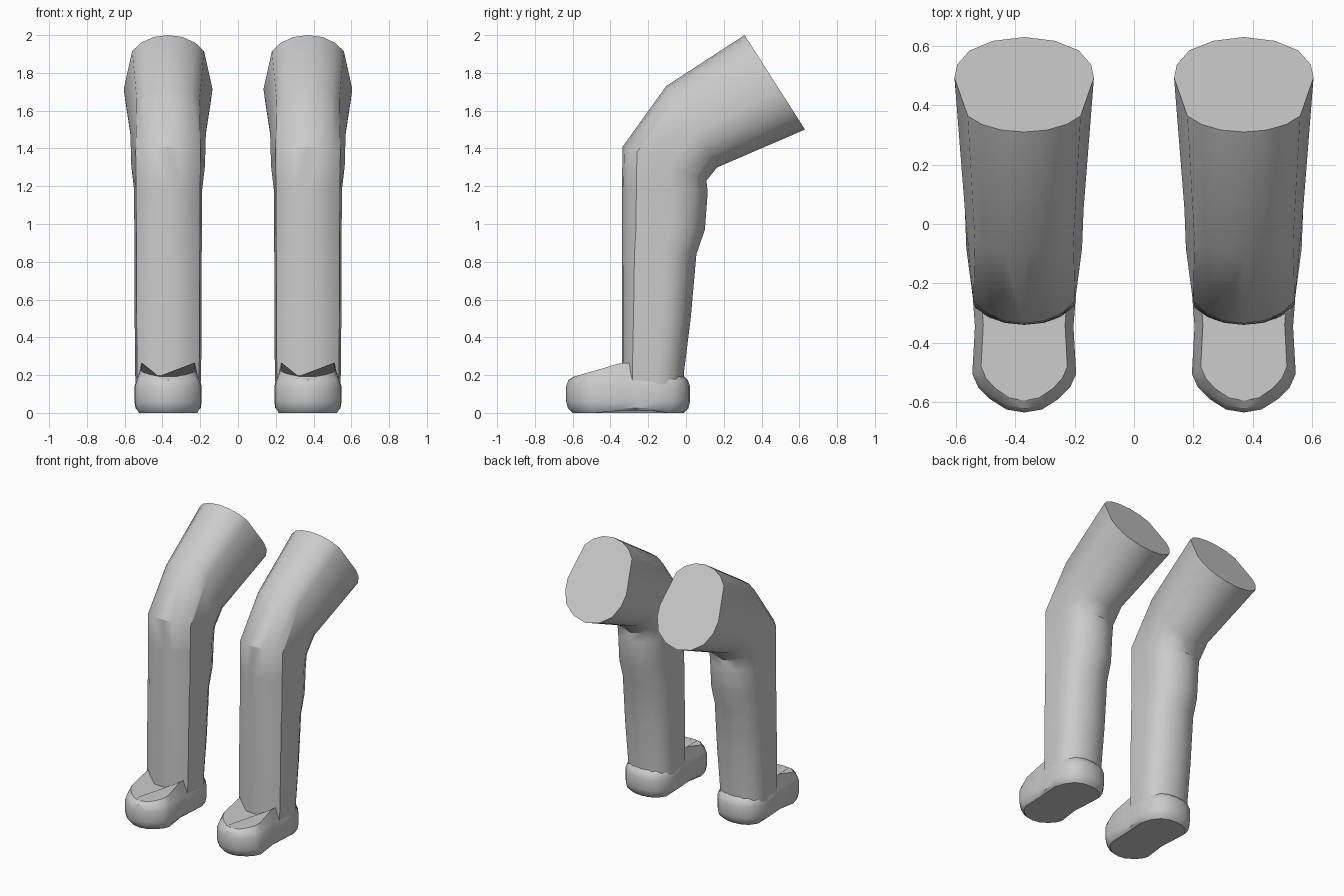
import bpy, bmesh, math

cube = bpy.data.objects.get("Cube")
if cube:
    bpy.data.objects.remove(cube)

grey = bpy.data.materials.new("light_grey")
grey.use_nodes = True
colour = (0.6, 0.6, 0.6, 1)
grey.diffuse_color = colour
grey.node_tree.nodes["Principled BSDF"].inputs["Base Color"].default_value = colour

LEG_X = 0.37


def mirrored(half):
    """Close a half outline (x >= 0, front to back) into a full loop."""
    return half + [(-x, y) for x, y in reversed(half[1:-1])]


def loft(name, rings, side):
    """Skin a stack of equal-length rings and cap both ends."""
    bm = bmesh.new()
    loops = [[bm.verts.new((side * (LEG_X + x), y, z)) for x, y, z in r] for r in rings]
    n = len(loops[0])
    for a, b in zip(loops, loops[1:]):
        for i in range(n):
            j = (i + 1) % n
            bm.faces.new((a[i], a[j], b[j], b[i]))
    bm.faces.new(loops[0])
    bm.faces.new(loops[-1])
    bmesh.ops.recalc_face_normals(bm, faces=bm.faces)
    mesh = bpy.data.meshes.new(name)
    bm.to_mesh(mesh)
    bm.free()
    mesh.materials.append(grey)
    obj = bpy.data.objects.new(name, mesh)
    bpy.context.collection.objects.link(obj)
    bpy.ops.object.select_all(action='DESELECT')
    obj.select_set(True)
    bpy.context.view_layer.objects.active = obj
    bpy.ops.object.shade_smooth_by_angle(angle=math.radians(32))


def leg_ring(front, back, half_width, corner):
    """Shallow front arc, slanted sides and a round back between two points."""
    half = [(0, 0), (corner * .4, .02), (corner * .75, .08), (corner, .17),
            (1, .57), (.96, .71), (.78, .86), (.44, .96), (0, 1)]
    return [(u * half_width,
             front[0] + t * (back[0] - front[0]),
             front[1] + t * (back[1] - front[1])) for u, t in mirrored(half)]


# Leg: front point (y, z), back point (y, z), half width, front corner
leg_sections = [
    ((-.34, .1), (-.01, .1), .17, .92),
    ((-.34, .22), (-.01, .22), .175, .94),
    ((-.34, .5), (.025, .5), .177, .94),
    ((-.34, .84), (.055, .84), .178, .94),
    ((-.34, .97), (.1, .97), .179, .94),
    ((-.34, 1.19), (.115, 1.17), .18, .94),
    ((-.335, 1.41), (.108, 1.23), .195, .88),
    ((-.105, 1.73), (.165, 1.3), .2, .83),
    ((.31, 2.0), (.63, 1.5), .235, .81),
]

# Foot: half outline from toe to heel
foot_outline = mirrored([
    (0, -.635), (.06, -.625), (.115, -.59), (.155, -.55), (.175, -.505),
    (.166, -.345), (.172, -.268), (.178, -.17), (.165, -.07),
    (.12, -.01), (.06, .015), (0, .022)])


def instep_height(y):
    """Ramp up from the toe, short flat at the ankle, drop to the heel."""
    if y < -.34:
        return .19 + .075 * (y + .6) / .26
    return .265 if y < -.26 else max(.2, .265 - .5 * (y + .27))


def arch_height(y):
    return .012 if -.4 < y < -.15 else 0


def foot_ring(sx, sy, height):
    pts = [(x * sx, -.3 + (y + .3) * sy) for x, y in foot_outline]
    return [(x, y, height(y)) for x, y in pts]


foot_rings = [
    foot_ring(.88, .9, arch_height),
    foot_ring(.97, .97, lambda y: .025),
    foot_ring(1, 1, lambda y: .06),
    foot_ring(1, 1, lambda y: .14),
    foot_ring(.94, .96, lambda y: .175),
    foot_ring(.83, .88, instep_height),
]

for label, side in (("left", 1), ("right", -1)):
    loft(label + "_leg", [leg_ring(*s) for s in leg_sections], side)
    loft(label + "_foot", foot_rings, side)
